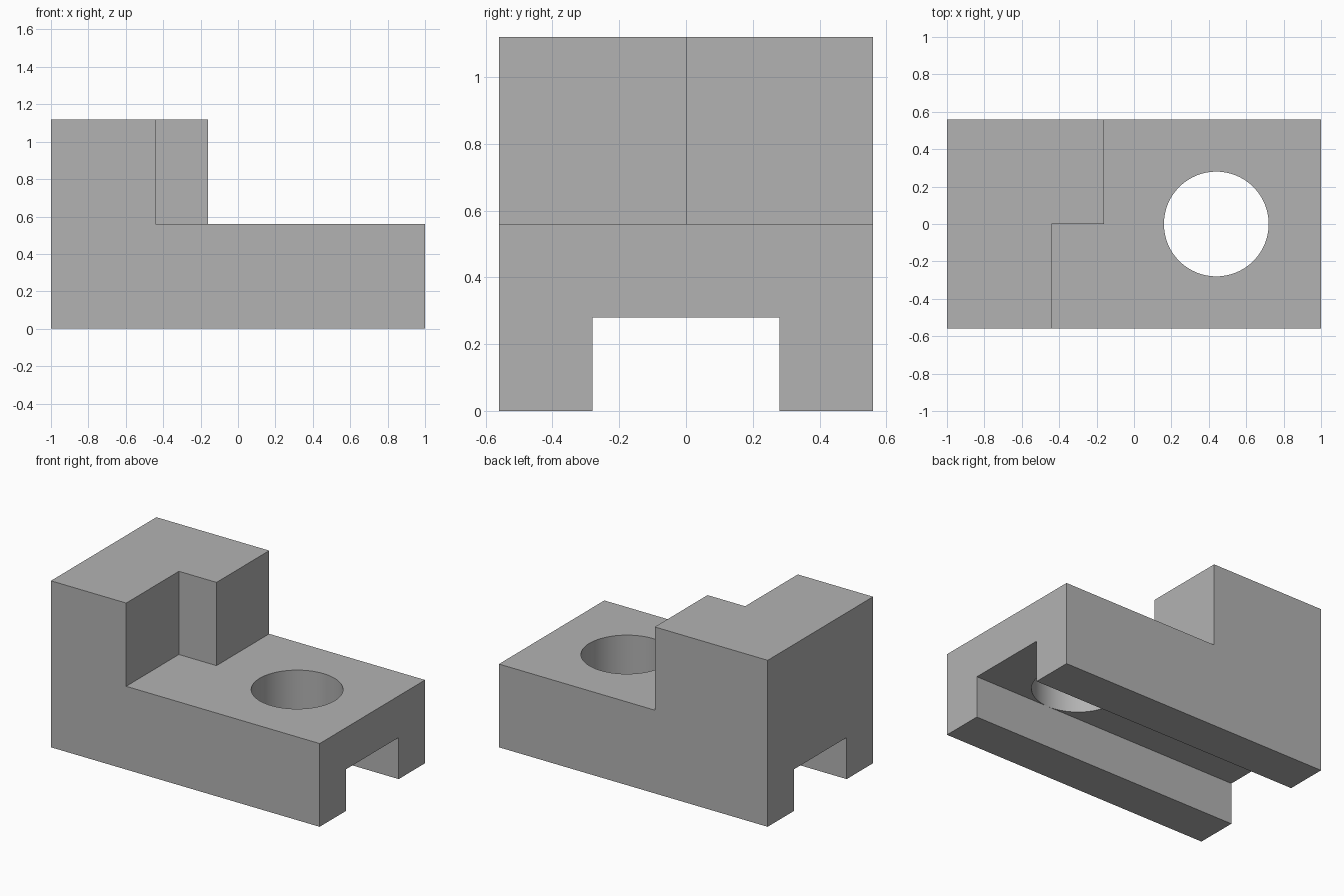
import bpy
import bmesh
from mathutils import Matrix, Vector

default_cube = bpy.data.objects.get("Cube")
if default_cube:
    bpy.data.objects.remove(default_cube, do_unlink=True)

# Main dimensions
HALF_LENGTH, HALF_WIDTH = 1.0, 0.56
HEIGHT, DECK = 1.12, 0.56
SLOT = 0.28          # half width and height of the underside slot
BORE_X, BORE_RADIUS = 0.44, 0.28
MARGIN = 0.2         # overshoot of the cutters

grey = bpy.data.materials.new("plain grey")
grey.use_nodes = True
grey.diffuse_color = (0.45, 0.45, 0.45, 1)
grey.node_tree.nodes["Principled BSDF"].inputs["Base Color"].default_value = grey.diffuse_color


def make_object(name, bm):
    bmesh.ops.recalc_face_normals(bm, faces=bm.faces)
    mesh = bpy.data.meshes.new(name)
    bm.to_mesh(mesh)
    bm.free()
    mesh.materials.append(grey)
    obj = bpy.data.objects.new(name, mesh)
    bpy.context.collection.objects.link(obj)
    return obj


def prism(name, outline, direction):
    """Extrude a closed outline along a direction."""
    bm = bmesh.new()
    face = bm.faces.new([bm.verts.new(p) for p in outline])
    result = bmesh.ops.extrude_face_region(bm, geom=[face], use_keep_orig=True)
    moved = [v for v in result["geom"] if isinstance(v, bmesh.types.BMVert)]
    bmesh.ops.translate(bm, verts=moved, vec=Vector(direction))
    return make_object(name, bm)


# Body: inverted channel section swept along the length
half_section = [(SLOT, SLOT), (SLOT, 0), (HALF_WIDTH, 0), (HALF_WIDTH, HEIGHT)]
section = half_section + [(-y, z) for y, z in reversed(half_section)]
body = prism("slotted_block", [(-HALF_LENGTH, y, z) for y, z in section],
             (2 * HALF_LENGTH, 0, 0))

# Stepped cutter that clears the deck and leaves the L-shaped tower
far_x, far_y = HALF_LENGTH + MARGIN, HALF_WIDTH + MARGIN
plan = [(-0.44, -far_y), (far_x, -far_y), (far_x, far_y),
        (-0.16, far_y), (-0.16, 0), (-0.44, 0)]
deck_cutter = prism("deck_cutter", [(x, y, DECK) for x, y in plan],
                    (0, 0, HEIGHT))

# Round bore through the deck into the slot
bm = bmesh.new()
bmesh.ops.create_cone(bm, cap_ends=True, segments=96, radius1=BORE_RADIUS,
                      radius2=BORE_RADIUS, depth=1,
                      matrix=Matrix.Translation((BORE_X, 0, DECK)))
bore_cutter = make_object("bore_cutter", bm)

# Apply the cuts
bpy.ops.object.select_all(action="DESELECT")
body.select_set(True)
bpy.context.view_layer.objects.active = body
for cutter in (deck_cutter, bore_cutter):
    cutter.hide_render = True
    cut = body.modifiers.new(cutter.name, "BOOLEAN")
    cut.operation = "DIFFERENCE"
    cut.solver = "EXACT"
    cut.object = cutter
    bpy.ops.object.modifier_apply(modifier=cut.name)
    bpy.data.objects.remove(cutter, do_unlink=True)

bpy.ops.object.shade_smooth_by_angle()
